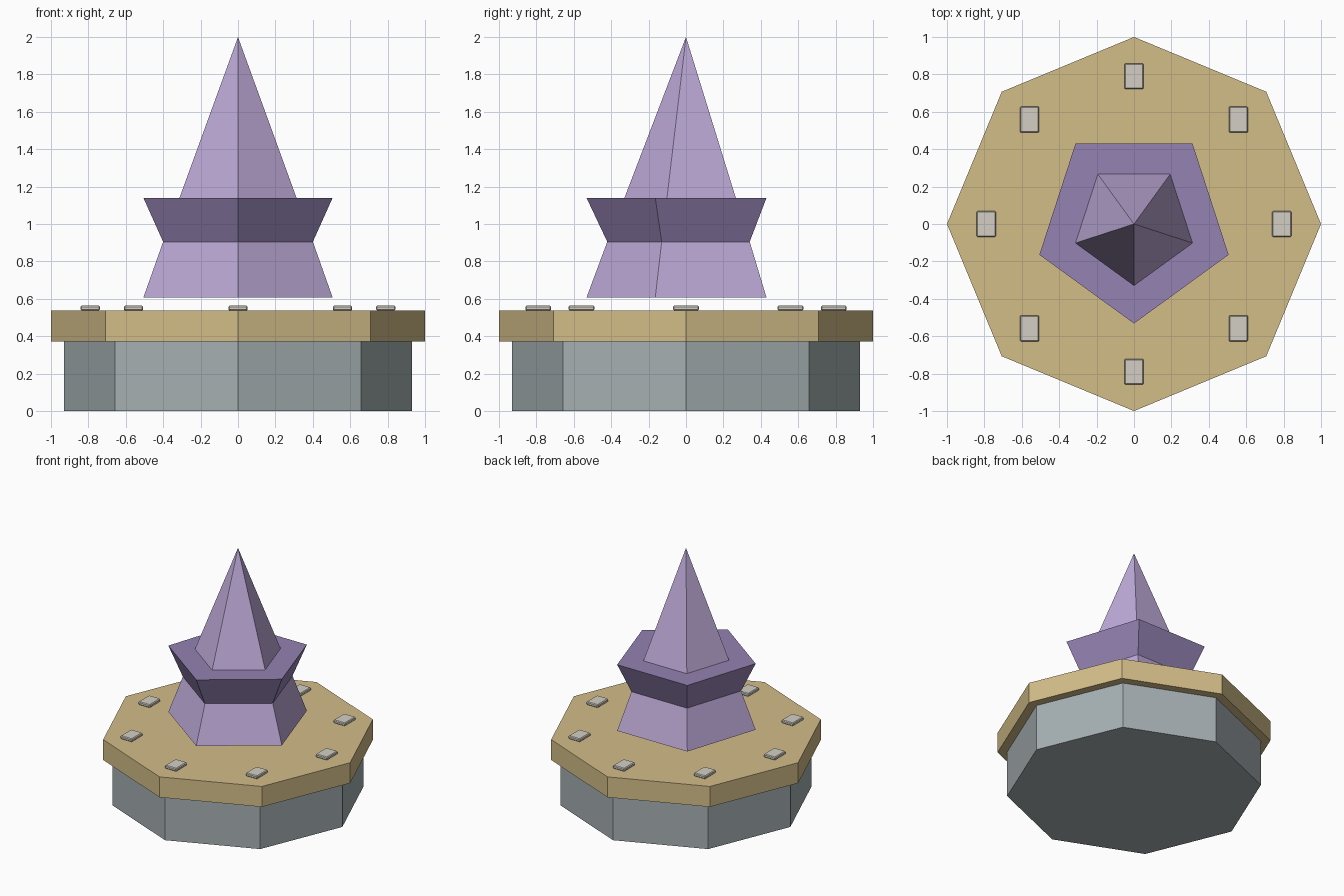
import bpy, bmesh, math

if "Cube" in bpy.data.objects:
    bpy.data.objects.remove(bpy.data.objects["Cube"])


def material(name, rgb):
    m = bpy.data.materials.new(name)
    lin = [((c / 255 + 0.055) / 1.055) ** 2.4 for c in rgb]
    m.diffuse_color = (*lin, 1)
    m.use_nodes = True
    m.node_tree.nodes["Principled BSDF"].inputs["Base Color"].default_value = m.diffuse_color
    return m


STONE = material("grey stone", (166, 176, 179))
SAND = material("sand", (212, 190, 137))
LILAC = material("lilac crystal", (190, 170, 216))
VIOLET = material("violet crystal", (148, 130, 178))
PALE = material("pale tile", (211, 207, 197))


def finish(name, bm, mats):
    bmesh.ops.recalc_face_normals(bm, faces=bm.faces)
    me = bpy.data.meshes.new(name)
    bm.to_mesh(me)
    bm.free()
    for m in mats:
        me.materials.append(m)
    ob = bpy.data.objects.new(name, me)
    bpy.context.collection.objects.link(ob)
    return ob


def stacked_rings(name, sides, start, rings, mats, slots):
    """Closed faceted solid through (radius, z) rings; slots = material per step."""
    bm = bmesh.new()
    loops = []
    for r, z in rings:
        if r == 0:
            loops.append([bm.verts.new((0, 0, z))] * sides)
        else:
            angles = [start + math.tau * i / sides for i in range(sides)]
            loops.append([bm.verts.new((r * math.cos(a), r * math.sin(a), z)) for a in angles])
    bm.faces.new(loops[0])
    if rings[-1][0] > 0:
        bm.faces.new(loops[-1])
    for lo, hi, slot in zip(loops, loops[1:], slots):
        for i in range(sides):
            j = (i + 1) % sides
            quad = [lo[i], lo[j], hi[j], hi[i]]
            f = bm.faces.new(list(dict.fromkeys(quad)))
            f.material_index = slot
    return finish(name, bm, mats)


# Octagonal pedestal and wider slab
stacked_rings("pedestal", 8, 0, [(0.93, 0), (0.93, 0.372)], [STONE], [0])
stacked_rings("slab", 8, 0, [(1.0, 0.372), (1.0, 0.537)], [SAND], [0])

# Floating five-sided crystal: flared skirt, dark collar, pointed spire
stacked_rings("crystal", 5, -math.pi / 2,
              [(0.532, 0.607), (0.421, 0.905), (0.532, 1.14), (0.329, 1.14), (0, 2.0)],
              [LILAC, VIOLET], [0, 1, 1, 0])

# Ring of small tiles, all aligned with the axes
for k in range(8):
    a = math.tau * k / 8
    bm = bmesh.new()
    bmesh.ops.create_cube(bm, size=1)
    bmesh.ops.scale(bm, vec=(0.104, 0.138, 0.026), verts=bm.verts)
    bmesh.ops.bevel(bm, geom=bm.edges[:], offset=0.006, segments=1, affect='EDGES')
    tile = finish(f"tile_{k + 1}", bm, [PALE])
    tile.location = (0.79 * math.cos(a), 0.79 * math.sin(a), 0.55)
